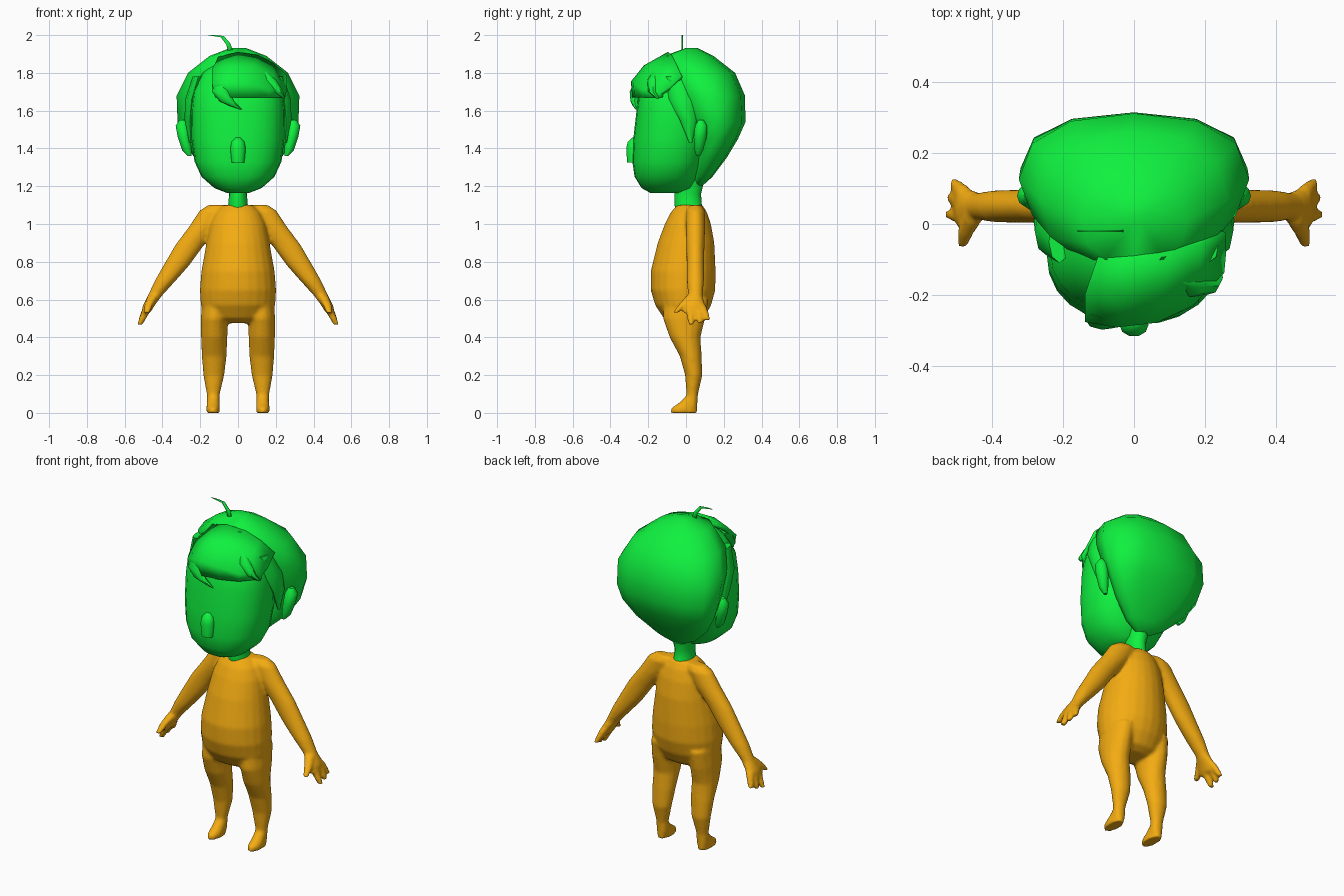
import bpy, bmesh
from math import cos, sin, pi, radians

def material(name, rgb):
    m = bpy.data.materials.new(name)
    m.diffuse_color = (*rgb, 1)
    return m

GREEN = material("green", (0.005, 0.88, 0.05))
ORANGE = material("orange", (0.9, 0.41, 0.006))

def finish(name, bm, mat, angle=45):
    bmesh.ops.recalc_face_normals(bm, faces=bm.faces)
    me = bpy.data.meshes.new(name)
    bm.to_mesh(me)
    bm.free()
    ob = bpy.data.objects.new(name, me)
    bpy.context.collection.objects.link(ob)
    me.materials.append(mat)
    bpy.ops.object.select_all(action='DESELECT')
    ob.select_set(True)
    bpy.context.view_layer.objects.active = ob
    bpy.ops.object.shade_smooth_by_angle(angle=radians(angle))
    return ob

def power(v, e):
    return (1 if v >= 0 else -1) * abs(v) ** (2 / e)

def loft(bm, sections, n=16, e=2.0, side=1):
    """Skin level rings given as (z, centre x, centre y, radius x, radius y)."""
    rings = []
    for z, cx, cy, rx, ry in sections:
        rings.append([bm.verts.new((side * (cx + rx * power(cos(2 * pi * i / n), e)),
                                    cy + ry * power(sin(2 * pi * i / n), e), z)) for i in range(n)])
    for a, b in zip(rings, rings[1:]):
        for i in range(n):
            j = (i + 1) % n
            bm.faces.new((a[i], a[j], b[j], b[i]))
    bm.faces.new(rings[0])
    bm.faces.new(rings[-1])

def part(name, sections, mat=GREEN, n=12, e=2.0, side=1, angle=45):
    bm = bmesh.new()
    loft(bm, sections, n, e, side)
    return finish(name, bm, mat, angle)

# Body: torso, limbs, feet and fingers fused into one smooth skin
bm = bmesh.new()
loft(bm, [(.475, 0, -.01, .10, .06), (.50, 0, -.012, .16, .105), (.57, 0, -.015, .197, .148),
          (.65, 0, -.016, .202, .171), (.75, 0, -.015, .194, .172), (.90, 0, 0, .167, .150),
          (1.0, 0, .01, .147, .122), (1.06, 0, .015, .12, .097), (1.10, 0, .02, .08, .068)], 24)
leg = [(.60, .115, 0, .075, .12), (.50, .125, -.01, .072, .112), (.40, .126, -.005, .07, .082),
       (.30, .126, .025, .066, .058), (.20, .128, .041, .056, .046), (.10, .131, .033, .035, .031),
       (.03, .131, .03, .033, .03)]
foot = [(0, .132, -.01, .036, .073), (.025, .132, -.01, .036, .071),
        (.05, .131, .01, .034, .051), (.09, .131, .031, .03, .03)]
arm = [(1.1, .10, .05, .06, .03), (1.07, .12, .05, .085, .05), (.99, .175, .05, .082, .052),
       (.89, .255, .05, .077, .048), (.78, .327, .05, .069, .047), (.70, .385, .05, .056, .046),
       (.62, .44, .05, .038, .038), (.57, .472, .042, .032, .06), (.53, .488, .045, .023, .062)]
fingers = [[(.62, .45, .03, .028, .03), (.57, .473, -.02, .024, .022), (.53, .483, -.055, .016, .016)],
           [(.56, .478, .02, .024, .024), (.51, .50, .025, .021, .02), (.468, .52, .027, .016, .015)],
           [(.56, .478, .06, .024, .024), (.52, .50, .07, .02, .02), (.475, .518, .075, .014, .014)],
           [(.57, .475, .08, .024, .026), (.53, .492, .10, .02, .021), (.49, .508, .115, .015, .016)]]
for s in (1, -1):
    for shape in [leg, foot, arm] + fingers:
        loft(bm, shape, 16, 2, s)
body = finish("body", bm, ORANGE)
remesh = body.modifiers.new("fuse", 'REMESH')
remesh.mode = 'VOXEL'
remesh.voxel_size = 0.009
remesh.use_smooth_shade = True
smooth = body.modifiers.new("soften", 'SMOOTH')
smooth.factor = 0.5
smooth.iterations = 6

# Neck
part("neck", [(1.07, 0, .02, .06, .075), (1.11, 0, .01, .05, .072), (1.16, 0, .01, .048, .07),
              (1.24, 0, .02, .06, .08)], n=16)

# Face: (z, half width, front y, back y)
face = [(1.165, .06, -.19, -.03), (1.19, .125, -.235, .03), (1.25, .193, -.272, .06),
        (1.33, .23, -.284, .10), (1.45, .246, -.279, .12), (1.60, .248, -.262, .12),
        (1.70, .236, -.247, .10), (1.80, .19, -.195, .10), (1.87, .10, -.12, .08)]
part("face", [(z, 0, (f + b) / 2, w, (b - f) / 2) for z, w, f, b in face], n=24, e=2.3)

# Hair cap around the back and crown, faceted outline
cap = [(1.205, .04, .05, .09), (1.25, .12, .04, .14), (1.35, .23, .05, .215), (1.45, .295, .05, .275),
       (1.54, .32, .0, .315), (1.68, .325, -.06, .312), (1.80, .265, -.125, .26),
       (1.89, .15, -.115, .145), (1.932, .04, 0, .06)]
part("hair_cap", [(z, 0, (f + b) / 2, w, (b - f) / 2) for z, w, f, b in cap], n=12, e=2.3, angle=50)

# Fringe: swept sheet over the forehead
rows = [[(-.10, -.09, 1.875), (0, -.09, 1.90), (.10, -.07, 1.885), (.18, -.05, 1.845), (.25, -.02, 1.78)],
        [(-.135, -.19, 1.81), (-.03, -.215, 1.83), (.08, -.195, 1.825), (.18, -.145, 1.78), (.25, -.08, 1.72)],
        [(-.135, -.265, 1.74), (-.05, -.28, 1.75), (.06, -.267, 1.74), (.16, -.22, 1.71), (.245, -.13, 1.69)],
        [(-.12, -.262, 1.67), (-.04, -.272, 1.67), (.06, -.26, 1.67), (.16, -.222, 1.67), (.24, -.13, 1.67)]]
bm = bmesh.new()
grid = [[bm.verts.new(p) for p in row] for row in rows]
for a, b in zip(grid, grid[1:]):
    for i in range(4):
        bm.faces.new((a[i], a[i + 1], b[i + 1], b[i]))
fringe = finish("fringe", bm, GREEN, 50)
solid = fringe.modifiers.new("thickness", 'SOLIDIFY')
solid.thickness = 0.025
solid.offset = 0

# Loose locks: curl on the forehead and a tuft to the side
part("forehead_lock", [(1.77, -.085, -.235, .05, .03), (1.70, -.09, -.268, .048, .03),
                       (1.65, -.06, -.272, .038, .022), (1.625, -.02, -.268, .025, .014),
                       (1.605, .018, -.262, .004, .004)], n=8)
part("side_tuft", [(1.83, .12, -.15, .008, .01), (1.76, .16, -.175, .045, .03),
                   (1.70, .205, -.175, .035, .025), (1.665, .245, -.15, .006, .008)], n=8)

for s, tag in ((1, "left"), (-1, "right")):
    # Sideburns
    part("sideburn_" + tag, [(1.78, .21, -.05, .03, .06), (1.66, .245, -.02, .035, .07),
                             (1.55, .255, .012, .028, .045), (1.43, .25, .025, .008, .008)], n=8, side=s)
    # Ears
    part("ear_" + tag, [(1.36, .255, .065, .01, .01), (1.39, .27, .068, .025, .024),
                        (1.46, .285, .075, .034, .036), (1.52, .295, .08, .035, .034),
                        (1.55, .295, .08, .015, .015)], n=10, side=s)

# Nose
part("nose", [(1.325, 0, -.285, .034, .028), (1.40, 0, -.284, .041, .034), (1.435, 0, -.28, .034, .03),
              (1.458, 0, -.27, .014, .014)], n=10)

# Stray hair on the crown
bm = bmesh.new()
upper = [(-.05, 1.90), (-.062, 1.95), (-.09, 1.988), (-.16, 2.0)]
lower = [(-.022, 1.90), (-.04, 1.955), (-.075, 1.995), (-.115, 2.0)]
a, b = [[bm.verts.new((x, -.02, z)) for x, z in line] for line in (upper, lower)]
for i in range(3):
    bm.faces.new((a[i], a[i + 1], b[i + 1], b[i]))
stray = finish("stray_hair", bm, GREEN)
solid = stray.modifiers.new("thickness", 'SOLIDIFY')
solid.thickness = 0.006
solid.offset = 0
